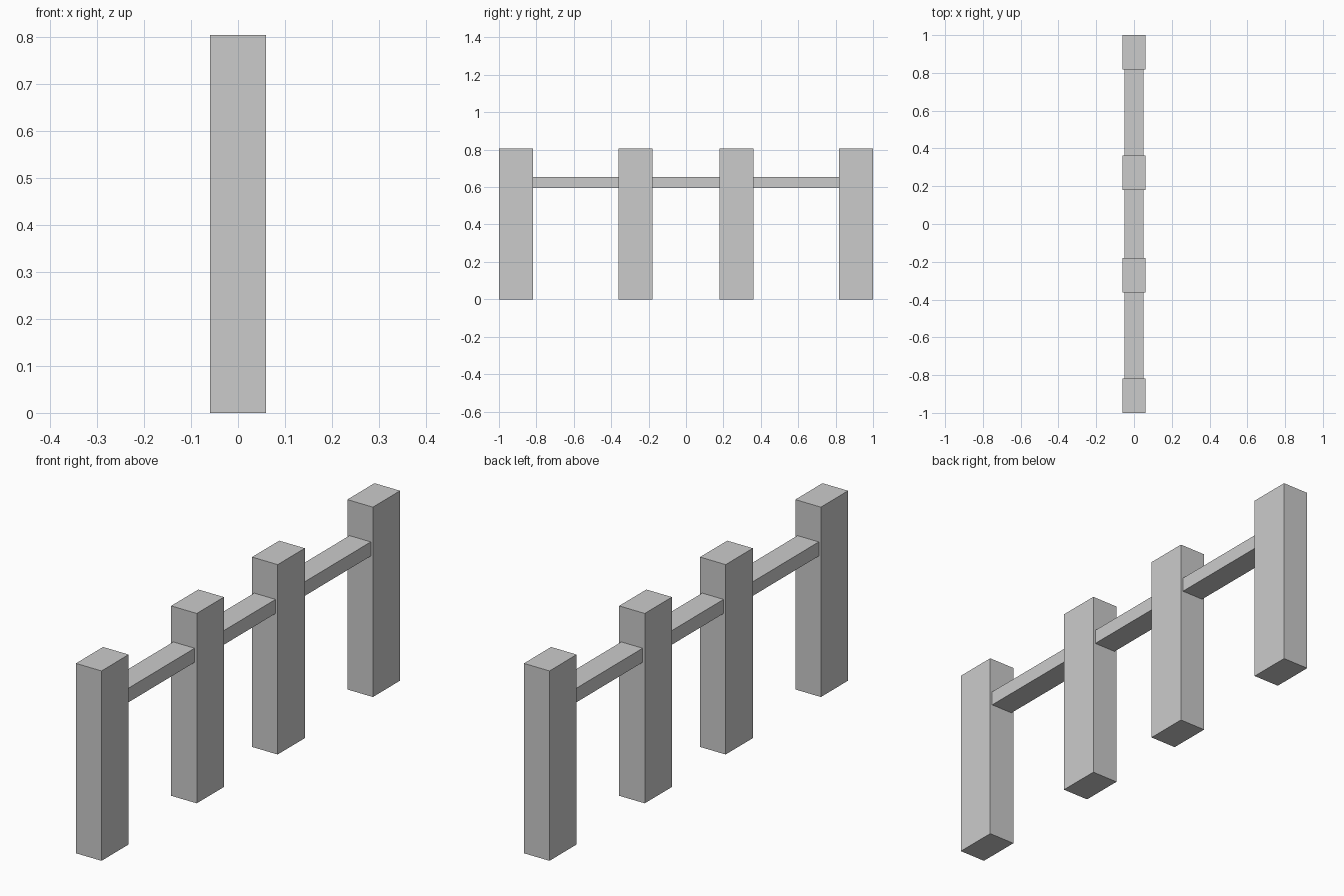
import bpy

if "Cube" in bpy.data.objects:
    bpy.data.objects.remove(bpy.data.objects["Cube"])


def box(name, x, y, z):
    """Axis-aligned box from (min, max) ranges."""
    ranges = (x, y, z)
    bpy.ops.mesh.primitive_cube_add(size=1, location=[(a + b) / 2 for a, b in ranges])
    ob = bpy.context.object
    ob.name = name
    ob.scale = [b - a for a, b in ranges]
    bpy.ops.object.transform_apply(location=False, rotation=False, scale=True)
    return ob


POST_W = 0.182
post_centres = [-1 + POST_W / 2, -0.271, 0.271, 1 - POST_W / 2]

# Upright posts
for i, c in enumerate(post_centres):
    box(f"post_{i + 1}", (-0.06, 0.06), (c - POST_W / 2, c + POST_W / 2), (0, 0.805))

# Rails spanning the gaps between neighbouring posts
for i, (a, b) in enumerate(zip(post_centres, post_centres[1:])):
    box(f"rail_{i + 1}", (-0.05, 0.05), (a + POST_W / 2, b - POST_W / 2), (0.595, 0.655))
